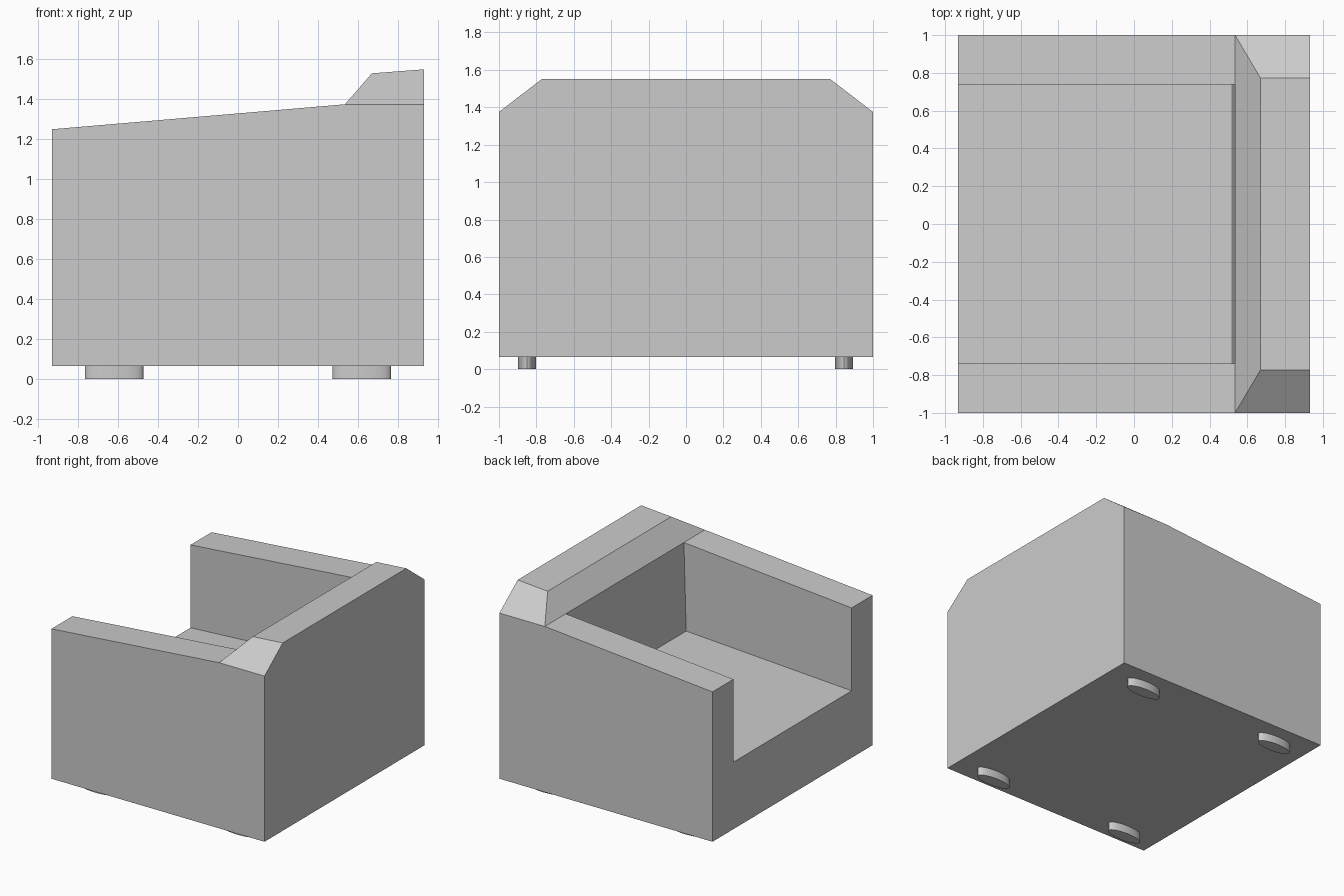
import bpy, bmesh
from mathutils import Vector

if "Cube" in bpy.data.objects:
    bpy.data.objects.remove(bpy.data.objects["Cube"], do_unlink=True)

grey = bpy.data.materials.new("light_grey")
grey.use_nodes = True
COLOUR = (0.6, 0.6, 0.6, 1)
grey.diffuse_color = COLOUR
grey.node_tree.nodes["Principled BSDF"].inputs["Base Color"].default_value = COLOUR

HALF_X, FLOOR, REST_Z, REST_X = 0.932, 0.065, 1.375, 0.535


def prism(profile, half_width):
    """Extrude an (x, z) outline along y."""
    bm = bmesh.new()
    face = bm.faces.new([bm.verts.new((x, -half_width, z)) for x, z in profile])
    ext = bmesh.ops.extrude_face_region(bm, geom=[face])
    moved = [v for v in ext["geom"] if isinstance(v, bmesh.types.BMVert)]
    bmesh.ops.translate(bm, verts=moved, vec=(0, 2 * half_width, 0))
    bmesh.ops.recalc_face_normals(bm, faces=bm.faces)
    return bm


def make_object(name, bm):
    mesh = bpy.data.meshes.new(name)
    bm.to_mesh(mesh)
    bm.free()
    mesh.materials.append(grey)
    obj = bpy.data.objects.new(name, mesh)
    bpy.context.collection.objects.link(obj)
    return obj


# Armchair body: sloped arms and tall back from one side outline
body_bm = prism([(-HALF_X, FLOOR), (HALF_X, FLOOR), (HALF_X, REST_Z),
                 (REST_X, REST_Z), (-HALF_X, 1.25)], 1)

# Headrest: the flat top of the back, raised and bevelled on three sides
body_bm.normal_update()
top = next(f for f in body_bm.faces
           if f.normal.z > 0.9 and f.calc_center_median().x > REST_X)
raised = bmesh.ops.extrude_discrete_faces(body_bm, faces=[top])["faces"][0]
for v in raised.verts:
    is_back = v.co.x > 0.8
    v.co = Vector((HALF_X if is_back else 0.67,
                   0.772 if v.co.y > 0 else -0.772,
                   1.55 if is_back else 1.53))
bmesh.ops.recalc_face_normals(body_bm, faces=body_bm.faces)
# Merge the flush faces of the back panel
bmesh.ops.dissolve_limit(body_bm, angle_limit=0.01, verts=body_bm.verts,
                         edges=body_bm.edges)
body = make_object("armchair_body", body_bm)

# Seat recess: slightly rising seat and leaning backrest, cut between the arms
cutter = make_object("seat_cutter", prism(
    [(-1.1, 0.585), (0.515, 0.68), (REST_X, REST_Z), (0.56, 2), (-1.1, 2)], 0.738))
# Keep the headrest slope clear of the cutter above the arm line
for v in cutter.data.vertices:
    if v.co.z > 1.5:
        v.co.x = min(v.co.x, REST_X)
cutter.hide_render = True
cut = body.modifiers.new("seat_recess", 'BOOLEAN')
cut.operation = 'DIFFERENCE'
cut.solver = 'EXACT'
cut.object = cutter
bpy.context.view_layer.objects.active = body
bpy.ops.object.modifier_apply(modifier=cut.name)
bpy.data.objects.remove(cutter, do_unlink=True)

# Four oval feet
for x, x_name in ((-0.62, "front"), (0.62, "rear")):
    for y, y_name in ((-0.85, "right"), (0.845, "left")):
        bpy.ops.mesh.primitive_cylinder_add(
            vertices=32, radius=1, depth=FLOOR, location=(x, y, FLOOR / 2))
        foot = bpy.context.object
        foot.name = f"{x_name}_{y_name}_foot"
        foot.scale = (0.146, 0.049, 1)
        bpy.ops.object.transform_apply(location=False, rotation=False, scale=True)
        foot.data.materials.append(grey)
        bpy.ops.object.shade_smooth_by_angle()
